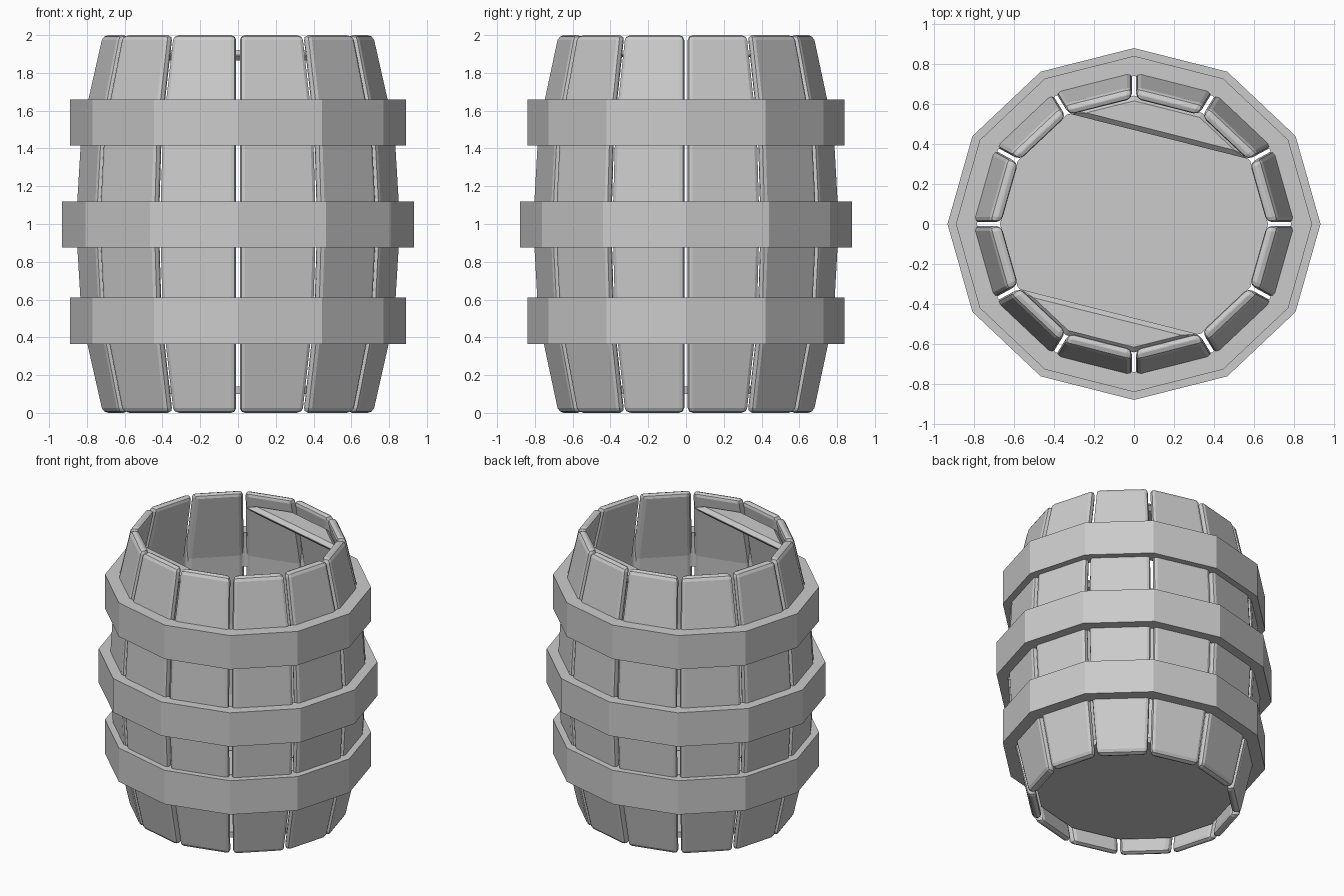
import bpy, bmesh
from math import sin, cos, pi, radians

if "Cube" in bpy.data.objects:
    bpy.data.objects.remove(bpy.data.objects["Cube"])

N = 12
SY = 0.943          # barrel is slightly narrower front to back


def make_object(name, verts, faces, bevel=0.0, segments=2):
    me = bpy.data.meshes.new(name)
    me.from_pydata(verts, [], faces)
    bm = bmesh.new()
    bm.from_mesh(me)
    bmesh.ops.recalc_face_normals(bm, faces=bm.faces)
    bm.to_mesh(me)
    bm.free()
    ob = bpy.data.objects.new(name, me)
    bpy.context.collection.objects.link(ob)
    if bevel:
        m = ob.modifiers.new("bevel", 'BEVEL')
        m.width = bevel
        m.segments = segments
        m.limit_method = 'ANGLE'
        m.angle_limit = radians(40)
    return ob


def ring_point(r, deg, z):
    return (r * cos(radians(deg)), r * sin(radians(deg)) * SY, z)


def prism(name, r, degs, z0, z1, bevel=0.0):
    n = len(degs)
    verts = [ring_point(r, d, z) for z in (z0, z1) for d in degs]
    faces = [list(range(n)), list(range(n, 2 * n))]
    faces += [(i, (i + 1) % n, n + (i + 1) % n, n + i) for i in range(n)]
    return make_object(name, verts, faces, bevel, 1)


# Bulging staves: (height, outer corner radius)
PROFILE = [(0, 0.725), (0.5, 0.838), (1, 0.868), (1.5, 0.838), (2, 0.725)]
THICK, GAP = 0.065, 0.010


def stave(index):
    a = radians(15 + 30 * index)
    verts, faces = [], []
    for z, r in PROFILE:
        for rr, s in ((r, -1), (r, 1), (r - THICK, 1), (r - THICK, -1)):
            d = rr * cos(pi / N)
            w = s * (rr * sin(pi / N) - GAP)
            verts.append((d * cos(a) - w * sin(a),
                          (d * sin(a) + w * cos(a)) * SY, z))
    for k in range(len(PROFILE) - 1):
        for i in range(4):
            j = (i + 1) % 4
            faces.append((4 * k + i, 4 * k + j, 4 * k + 4 + j, 4 * k + 4 + i))
    top = 4 * (len(PROFILE) - 1)
    faces += [(0, 1, 2, 3), (top, top + 1, top + 2, top + 3)]
    make_object(f"stave_{index + 1}", verts, faces, 0.027)


for i in range(N):
    stave(i)


# Twelve-sided hoops
def hoop(name, ro, ri, z0, z1):
    rings = ((ro, z0), (ro, z1), (ri, z1), (ri, z0))
    verts = [ring_point(r, 30 * i, z) for r, z in rings for i in range(N)]
    faces = []
    for k in range(4):
        m = (k + 1) % 4
        for i in range(N):
            j = (i + 1) % N
            faces.append((k * N + i, k * N + j, m * N + j, m * N + i))
    make_object(name, verts, faces)


hoop("lower_hoop", 0.89, 0.785, 0.365, 0.61)
hoop("middle_hoop", 0.932, 0.83, 0.875, 1.12)
hoop("upper_hoop", 0.89, 0.785, 1.415, 1.66)

# Floor, and the two remaining end boards of the lid
prism("barrel_floor", 0.67, [30 * i for i in range(N)], 0.10, 0.14)
prism("lid_board_back", 0.68, [30, 60, 90, 120], 1.865, 1.92, 0.025)
prism("lid_board_front", 0.68, [210, 240, 270, 300], 1.865, 1.92, 0.025)
